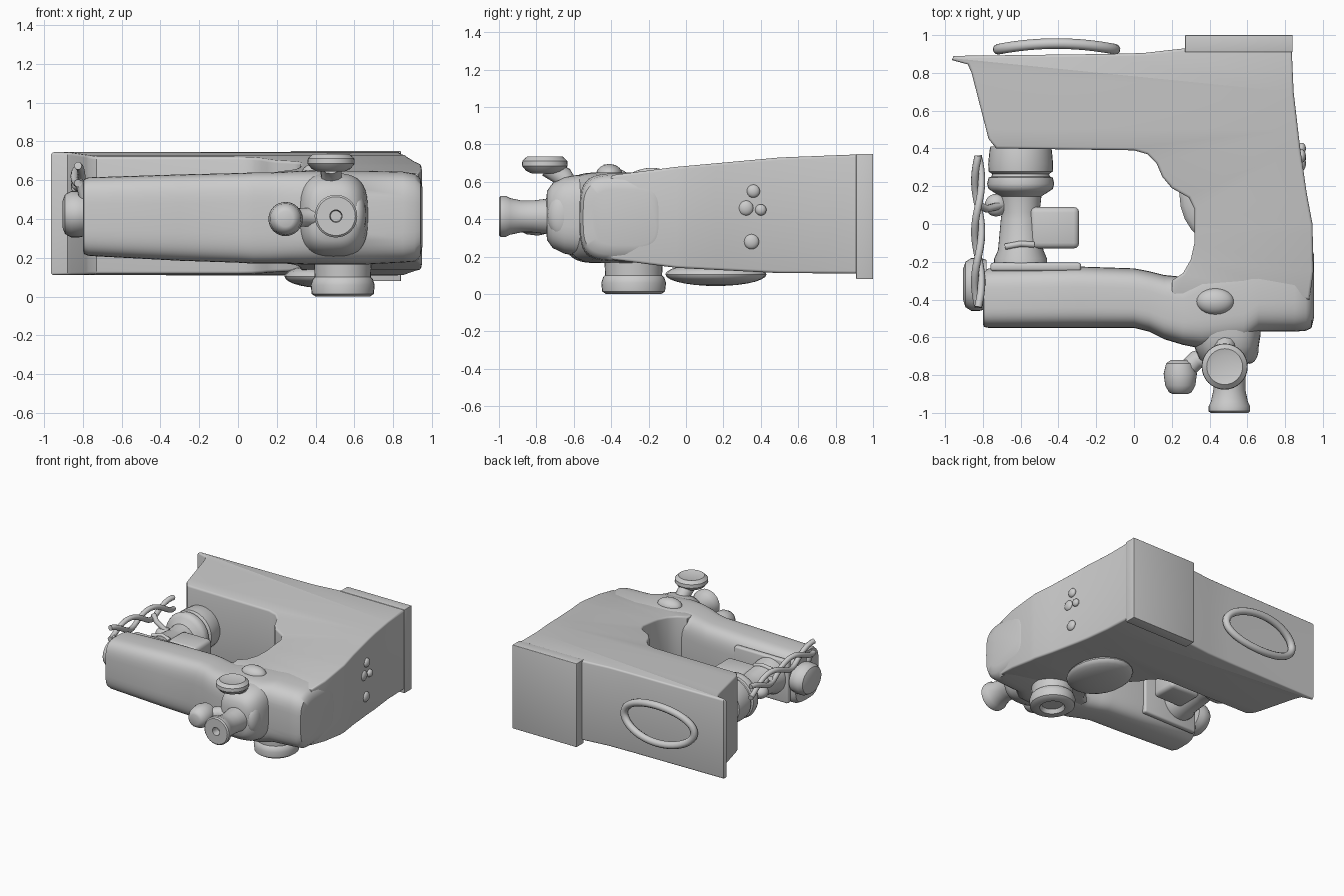
import bpy, bmesh, math
from mathutils import Vector, Matrix

if "Cube" in bpy.data.objects:
    bpy.data.objects.remove(bpy.data.objects["Cube"])


def finish(name, bm, angle=40):
    bmesh.ops.recalc_face_normals(bm, faces=bm.faces)
    me = bpy.data.meshes.new(name)
    bm.to_mesh(me)
    bm.free()
    ob = bpy.data.objects.new(name, me)
    bpy.context.collection.objects.link(ob)
    bpy.ops.object.select_all(action='DESELECT')
    ob.select_set(True)
    bpy.context.view_layer.objects.active = ob
    bpy.ops.object.shade_smooth_by_angle(angle=math.radians(angle))
    return ob


def skin(bm, rings):
    loops = [[bm.verts.new(p) for p in r] for r in rings]
    n = len(loops[0])
    for a, b in zip(loops, loops[1:]):
        for i in range(n):
            bm.faces.new((a[i], a[(i + 1) % n], b[(i + 1) % n], b[i]))
    bm.faces.new(loops[0])
    bm.faces.new(loops[-1])


def lathe(name, start, end, profile, squash=1.0, n=32, power=2.0):
    """Rounded turning from start to end; profile = (fraction, radius)."""
    start, end = Vector(start), Vector(end)
    q = (end - start).to_track_quat('Z', 'Y')
    e = 2 / power
    rings = []
    for t, r in profile:
        c = start.lerp(end, t)
        ring = []
        for i in range(n):
            a = math.tau * i / n
            x = math.copysign(abs(math.cos(a)) ** e, math.cos(a))
            y = math.copysign(abs(math.sin(a)) ** e, math.sin(a))
            ring.append(c + q @ Vector((r * x, r * squash * y, 0)))
        rings.append(ring)
    bm = bmesh.new()
    skin(bm, rings)
    return finish(name, bm)


def blob(name, centre, size):
    bm = bmesh.new()
    bmesh.ops.create_uvsphere(bm, u_segments=24, v_segments=14, radius=1,
                              matrix=Matrix.Translation(centre) @ Matrix.Diagonal((*size, 1)))
    return finish(name, bm)


def box(name, lo, hi, width):
    lo, hi = Vector(lo), Vector(hi)
    bm = bmesh.new()
    bmesh.ops.create_cube(bm, size=1, matrix=Matrix.Translation((lo + hi) / 2)
                          @ Matrix.Diagonal((*(hi - lo), 1)))
    bmesh.ops.bevel(bm, geom=bm.edges[:], offset=width, segments=3, profile=0.5, affect='EDGES')
    finish(name, bm)


def tube(name, points, radius, closed=False):
    cu = bpy.data.curves.new(name, 'CURVE')
    cu.dimensions, cu.bevel_depth, cu.bevel_resolution = '3D', radius, 3
    cu.use_fill_caps = True
    s = cu.splines.new('POLY')
    s.points.add(len(points) - 1)
    for p, co in zip(s.points, points):
        p.co = (*co, 1)
    s.use_cyclic_u = closed
    s.use_smooth = True
    bpy.context.collection.objects.link(bpy.data.objects.new(name, cu))


def interp(table, v):
    for (a, *p), (b, *q) in zip(table, table[1:]):
        if v <= b:
            t = max(0, (v - a) / (b - a))
            return [i + (j - i) * t for i, j in zip(p, q)]
    return table[-1][1:]


# Base and column: one outline whose thickness follows the side profile
outline = [(-0.955, 0.89), (-0.965, 0.868), (-0.88, 0.845), (-0.86, 0.8), (-0.77, 0.45),
           (-0.73, 0.4), (0, 0.39), (0.07, 0.37), (0.12, 0.32), (0.15, 0.25), (0.2, 0.19),
           (0.29, 0.14), (0.32, 0.08), (0.32, -0.1), (0.3, -0.19), (0.26, -0.26), (0.2, -0.3),
           (0.2, -0.4), (0.93, -0.4), (0.95, -0.25), (0.945, 0), (0.915, 0.16), (0.88, 0.4),
           (0.845, 0.7), (0.835, 0.925), (0.27, 0.93), (0.05, 0.905), (-0.15, 0.9)]
depth = [(-0.4, 0.185, 0.635), (-0.05, 0.14, 0.68), (0.5, 0.112, 0.73), (0.93, 0.11, 0.747)]
bm = bmesh.new()
bottom = bm.faces.new([bm.verts.new((x, y, 0)) for x, y in outline])
ext = bmesh.ops.extrude_face_region(bm, geom=[bottom])
for v in ext['geom']:
    if isinstance(v, bmesh.types.BMVert):
        v.co.z = 1
for y in (-0.05, 0.5):
    bmesh.ops.bisect_plane(bm, geom=bm.verts[:] + bm.edges[:] + bm.faces[:],
                           plane_co=(0, y, 0), plane_no=(0, 1, 0))
for v in bm.verts:
    z0, z1 = interp(depth, v.co.y)
    v.co.z = z1 if v.co.z > 0.5 else z0
bmesh.ops.recalc_face_normals(bm, faces=bm.faces)
rim = [e for e in bm.edges if len(e.link_faces) == 2
       and sum(abs(f.normal.z) > 0.7 for f in e.link_faces) == 1]
bmesh.ops.bevel(bm, geom=rim, offset=0.014, segments=3, profile=0.5, affect='EDGES')
bmesh.ops.triangulate(bm, faces=[f for f in bm.faces if len(f.verts) > 4])
finish("base_and_column", bm)

# Stepped block on the underside of the base
box("base_block", (0.27, 0.91, 0.08), (0.84, 1.0, 0.75), 0.004)

# Arm: rounded-square sections along x (x, y min, y max, z min, z max)
arm = [(-0.8, -0.53, -0.28, 0.24, 0.585), (-0.795, -0.545, -0.25, 0.22, 0.605),
       (-0.77, -0.55, -0.235, 0.21, 0.615), (-0.3, -0.55, -0.225, 0.185, 0.63),
       (0.0, -0.55, -0.235, 0.175, 0.637), (0.08, -0.57, -0.25, 0.17, 0.64),
       (0.16, -0.61, -0.27, 0.17, 0.64), (0.26, -0.64, -0.28, 0.17, 0.645),
       (0.36, -0.66, -0.2, 0.165, 0.65), (0.58, -0.64, -0.15, 0.165, 0.65),
       (0.66, -0.57, -0.12, 0.165, 0.65), (0.85, -0.57, -0.1, 0.175, 0.645),
       (0.91, -0.565, -0.1, 0.18, 0.635), (0.94, -0.55, -0.12, 0.21, 0.61),
       (0.952, -0.5, -0.16, 0.26, 0.56)]
rings = []
for x, y0, y1, z0, z1 in arm:
    ring = []
    for i in range(48):
        a = math.tau * i / 48
        c, s = math.cos(a), math.sin(a)
        c = math.copysign(abs(c) ** 0.54, c)
        s = math.copysign(abs(s) ** 0.54, s)
        ring.append((x, (y0 + y1) / 2 + c * (y1 - y0) / 2, (z0 + z1) / 2 + s * (z1 - z0) / 2))
    rings.append(ring)
bm = bmesh.new()
skin(bm, rings)
finish("arm", bm)

# Needle head: plate under the arm, neck, collar ring and foot on the base
box("head_plate", (-0.76, -0.25, 0.24), (-0.28, -0.205, 0.58), 0.015)
lathe("needle_head", (-0.6, -0.25, 0.43), (-0.6, 0.41, 0.43),
      [(0, 0.14), (0.1, 0.14), (0.17, 0.12), (0.42, 0.105), (0.47, 0.1), (0.6, 0.11),
       (0.64, 0.15), (0.66, 0.17), (0.7, 0.178), (0.75, 0.17), (0.76, 0.155), (0.78, 0.15),
       (0.8, 0.17), (0.86, 0.172), (0.97, 0.165), (1, 0.16)])
box("head_box", (-0.55, -0.13, 0.33), (-0.29, 0.09, 0.53), 0.03)
blob("head_knob", (-0.73, 0.1, 0.45), (0.06, 0.06, 0.05))
tube("head_rib", [(-0.68, -0.12, 0.53), (-0.6, -0.105, 0.55), (-0.53, -0.11, 0.53)], 0.016)

# End disc and twisted thread lever at the left end of the arm
lathe("end_disc", (-0.78, -0.32, 0.425), (-0.905, -0.32, 0.425),
      [(0, 0.13), (0.3, 0.14), (0.65, 0.14), (0.9, 0.12), (1, 0.08)], 0.85)
for k, name in enumerate(("thread_lever", "thread_lever_twist")):
    pts = []
    for i in range(41):
        t = i / 40
        w = math.sin(t * math.tau * 1.5 + k * math.pi)
        pts.append((-0.825 + 0.018 * w, -0.44 + 0.8 * t,
                    0.63 + 0.045 * math.cos(t * math.tau * 1.5 + k * math.pi) - 0.06 * t))
    tube(name, pts, 0.02)
tube("lever_link", [(-0.82, 0.1, 0.58), (-0.78, 0.08, 0.54), (-0.7, 0.1, 0.47)], 0.02)
tube("lever_post", [(-0.82, -0.42, 0.6), (-0.8, -0.4, 0.52), (-0.77, -0.38, 0.45)], 0.022)

# Front hub with hollow spindle
lathe("front_hub", (0.49, -0.5, 0.42), (0.49, -0.75, 0.42),
      [(0, 0.18), (0.35, 0.18), (0.6, 0.17), (0.85, 0.145), (0.97, 0.11), (1, 0.06)], 1.2, 40, 3)
lathe("spindle", (0.505, -0.7, 0.415), (0.505, -1.0, 0.415),
      [(0, 0.1), (0.4, 0.085), (0.6, 0.085), (0.8, 0.098), (0.88, 0.11), (0.97, 0.11),
       (1, 0.1), (1, 0.032), (0.8, 0.028)])

# Side knob and top knob
tube("side_knob_stem", [(0.4, -0.7, 0.41), (0.33, -0.72, 0.41), (0.27, -0.78, 0.4)], 0.05)
lathe("side_knob", (0.245, -0.72, 0.4), (0.245, -0.9, 0.4),
      [(0, 0.05), (0.1, 0.075), (0.4, 0.088), (0.75, 0.08), (0.95, 0.06), (1, 0.04)])
tube("top_knob_stem", [(0.49, -0.62, 0.56), (0.48, -0.66, 0.63), (0.48, -0.74, 0.68)], 0.055)
lathe("top_knob", (0.48, -0.755, 0.645), (0.48, -0.755, 0.735),
      [(0, 0.07), (0.15, 0.1), (0.45, 0.122), (0.75, 0.12), (1, 0.095), (0.9, 0.06)])
blob("hub_shoulder", (0.61, -0.66, 0.42), (0.05, 0.08, 0.12))

# Underside knob and oval boss
lathe("lower_knob", (0.54, -0.28, 0.2), (0.54, -0.28, 0.0),
      [(0, 0.15), (0.5, 0.145), (0.55, 0.155), (0.7, 0.165), (0.93, 0.16), (1, 0.14),
       (1, 0.09), (0.85, 0.075)], 1.05)
blob("oval_boss", (0.46, 0.16, 0.105), (0.22, 0.27, 0.062))

# Small bumps on the arm top and right side
blob("arm_bump", (0.43, -0.41, 0.64), (0.1, 0.07, 0.055))
for i, (y, z, r) in enumerate([(0.35, 0.28, 0.04), (0.36, 0.55, 0.035), (0.32, 0.46, 0.04),
                               (0.4, 0.45, 0.03)]):
    blob(f"side_bump_{i}", (0.888, y, z), (0.022, r, r))

# Oval handle ring on the underside of the base
tube("handle_ring", [(-0.41 + 0.31 * math.cos(a), 0.955 - 0.03 * math.cos(a) ** 2,
                      0.43 + 0.15 * math.sin(a))
                     for a in (math.tau * i / 48 for i in range(48))], 0.028, True)
